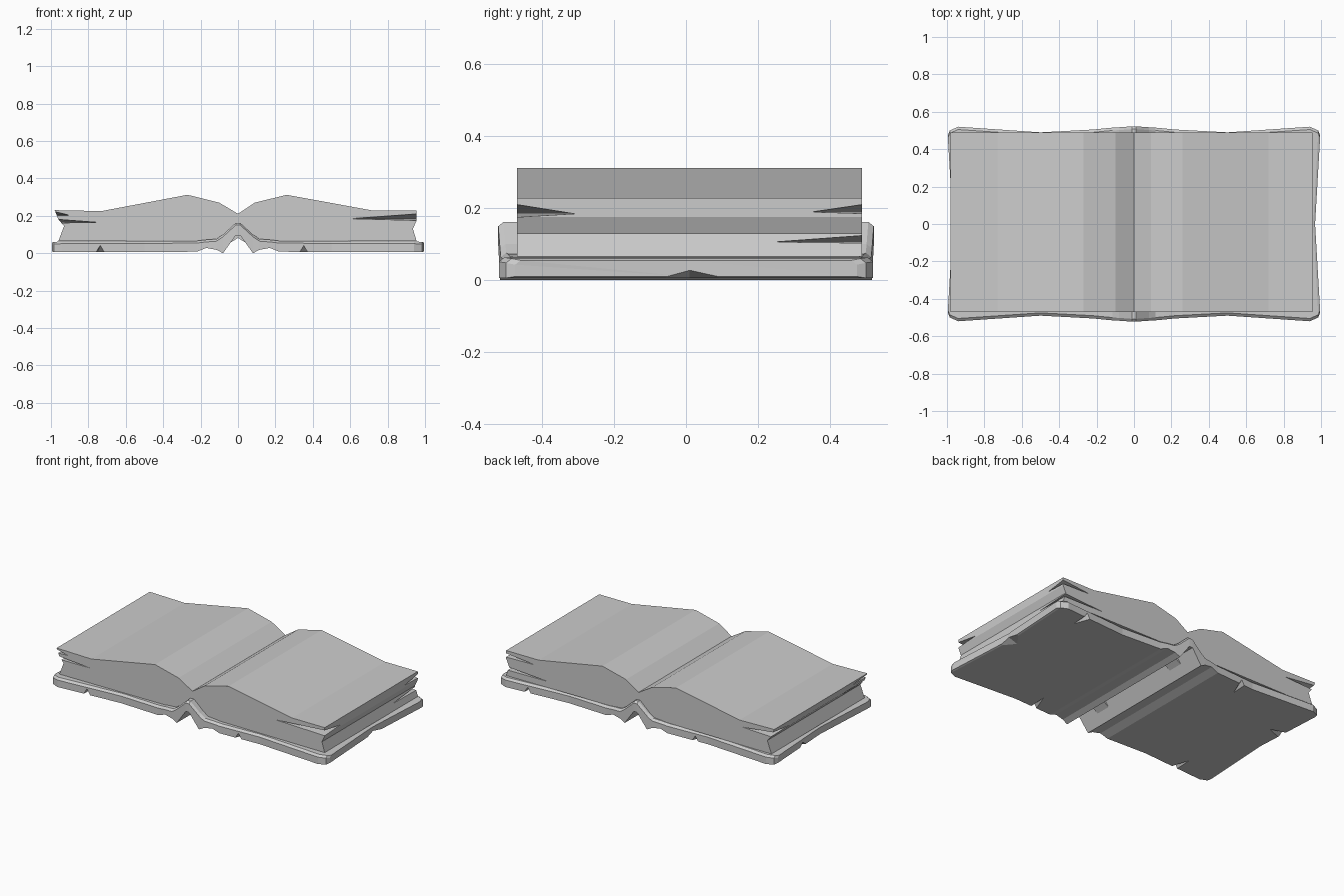
import bpy, bmesh
from mathutils import Vector

if "Cube" in bpy.data.objects:
    bpy.data.objects.remove(bpy.data.objects["Cube"])


def make_object(name, bm):
    bmesh.ops.recalc_face_normals(bm, faces=bm.faces[:])
    mesh = bpy.data.meshes.new(name)
    bm.to_mesh(mesh)
    bm.free()
    ob = bpy.data.objects.new(name, mesh)
    bpy.context.collection.objects.link(ob)
    return ob


def extrude_profile(name, pts, y0, y1):
    bm = bmesh.new()
    a = [bm.verts.new((x, y0, z)) for x, z in pts]
    b = [bm.verts.new((x, y1, z)) for x, z in pts]
    bm.faces.new(a)
    bm.faces.new(b[::-1])
    n = len(pts)
    for i in range(n):
        j = (i + 1) % n
        bm.faces.new((a[i], b[i], b[j], a[j]))
    return make_object(name, bm)


def cut(target, pts):
    # subtract the convex hull of a few points
    bm = bmesh.new()
    for p in pts:
        bm.verts.new(p)
    bmesh.ops.convex_hull(bm, input=bm.verts[:])
    cutter = make_object("cutter", bm)
    cutter.hide_render = True
    mod = target.modifiers.new("cut", 'BOOLEAN')
    mod.object, mod.operation, mod.solver = cutter, 'DIFFERENCE', 'EXACT'
    bpy.context.view_layer.objects.active = target
    bpy.ops.object.modifier_apply(modifier=mod.name)
    bpy.data.objects.remove(cutter)


# Page block: curved open leaves dipping at the gutter
pages = extrude_profile("pages", [
    (-.98, .23), (-.73, .225), (-.27, .312), (-.10, .27), (0, .21),
    (.09, .27), (.26, .312), (.72, .228), (.955, .228), (.955, .175),
    (.935, .13), (.955, .065), (.2, .068), (.11, .072), (0, .163),
    (-.10, .075), (-.2, .068), (-.96, .065), (-.93, .145), (-.96, .18)], -.47, .49)

# Gaps between leaves, opening at the outer page corners
# corner side x, side y, z low, z high, tip x, tip y
gaps = [(1, -1, .175, .21, .60, -.31), (1, 1, .185, .21, .75, .35),
        (1, 1, .103, .125, .65, .235), (-1, -1, .162, .182, -.74, -.2),
        (-1, -1, .20, .222, -.90, -.3), (-1, 1, .175, .21, -.75, .3)]
for sx, sy, lo, hi, tx, ty in gaps:
    ex, ey = (.955 if sx > 0 else -.98), (.49 if sy > 0 else -.47)
    mid = (lo + hi) / 2 - .008
    corner = Vector((ex, ey))
    a, b = Vector((tx, ey)), Vector((ex, ty))
    out = corner + Vector((sx * .04, sy * .04))
    a2, b2 = a + Vector((0, sy * .04)), b + Vector((sx * .04, 0))
    cut(pages, [(*a, mid), (*b, mid), (*a2, mid), (*b2, mid),
                (*out, lo), (*out, hi), (*corner, lo), (*corner, hi)])

# Cover: stations along x with half depth, underside and top heights
half = [(.995, .475, .01, .055), (.985, .50, .006, .06), (.94, .52, .006, .063),
        (.5, .49, .006, .064), (.22, .505, .008, .066), (.17, .51, .028, .072),
        (.115, .515, .018, .076), (.08, .517, 0, .10), (.012, .522, .095, .162)]
stations = [(-x, h, b, t) for x, h, b, t in half] + half[::-1]
bm = bmesh.new()
rings = []
for x, h, b, t in stations:
    mx = x * .973 if abs(x) > .9 else x
    rings.append([bm.verts.new(p) for p in (
        (x, -h, b), (mx, 0, b), (x, h, b), (x, h, t - .012), (x, h - .015, t),
        (mx, 0, t), (x, -h + .015, t), (x, -h, t - .012))])
for r, s in zip(rings, rings[1:]):
    for i in range(8):
        j = (i + 1) % 8
        bm.faces.new((r[i], r[j], s[j], s[i]))
for r in (rings[0], rings[-1]):
    bm.faces.new((r[0], r[1], r[5], r[6], r[7]))
    bm.faces.new((r[1], r[2], r[3], r[4], r[5]))
bmesh.ops.triangulate(bm, faces=bm.faces[:])
cover = make_object("cover", bm)

# Wedge tears along the front and back cover edges
for x, sy, depth, lean in [(-.73, -1, .16, -.03), (.34, -1, .18, .05),
                           (-.4, 1, .16, -.05), (.78, 1, .14, .03)]:
    y = sy * .55
    tip = sy * (.5 - depth)
    cut(cover, [(x - .04, y, -.01), (x + .04, y, -.01), (x, y, .055),
                (x + lean, tip, -.01)])

# Wedge dents in the outer cover ends
cut(cover, [(1.02, -.18, -.01), (1.02, .24, -.01), (1.02, .01, .045), (.86, .01, -.01)])
cut(cover, [(-1.02, .12, -.01), (-1.02, .26, -.01), (-1.02, .19, .045), (-.82, .2, -.01)])

# Raised bands wrapping under the spine
for i, y in enumerate((-.33, .33)):
    extrude_profile(f"spine_band_{i + 1}", [
        (-.085, .03), (-.065, .04), (0, .082), (.065, .04), (.085, .03),
        (.07, .05), (0, .11), (-.07, .05)], y - .05, y + .05)
